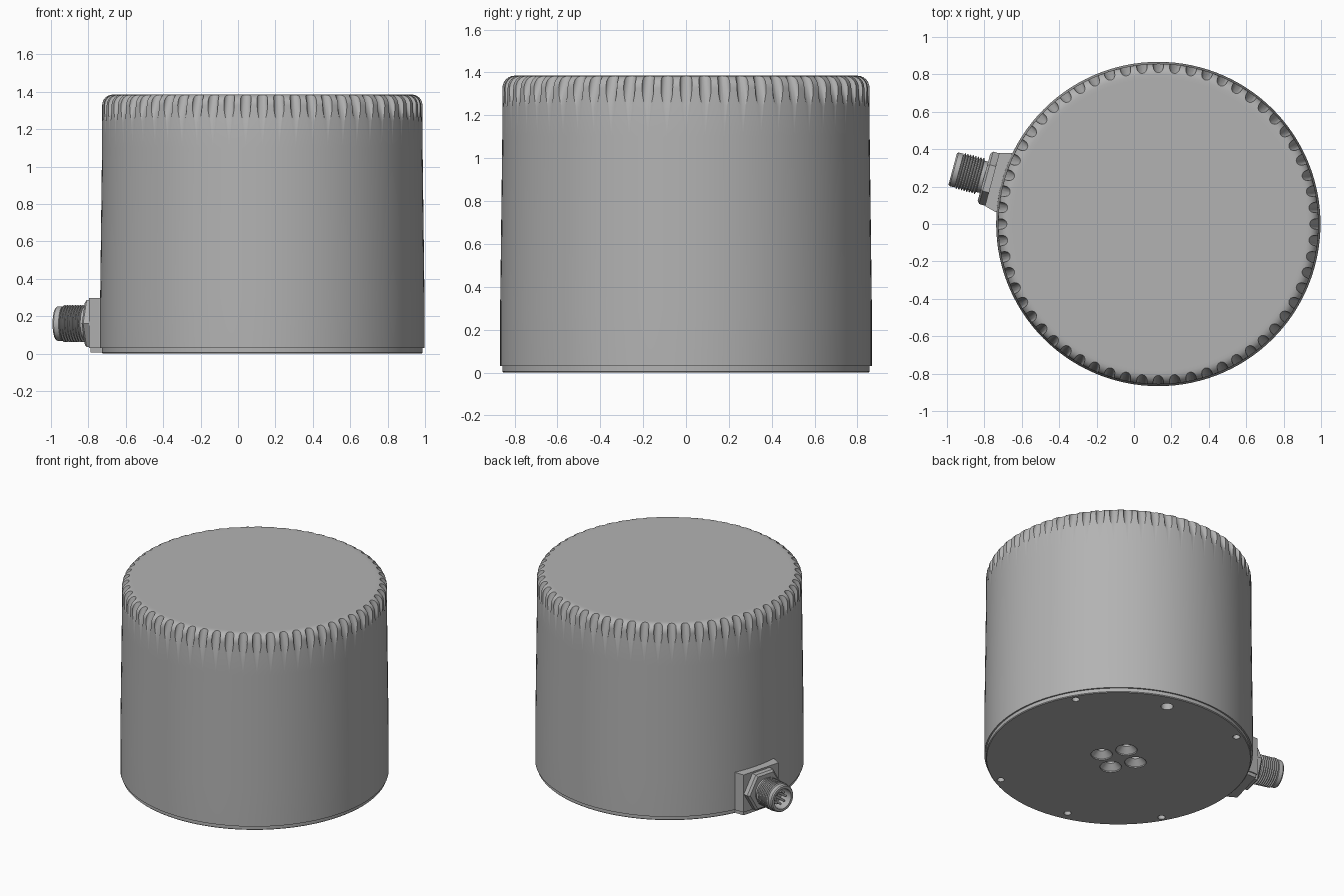
import bpy
import bmesh
from math import radians, sin, cos, pi
from mathutils import Matrix, Vector

if "Cube" in bpy.data.objects:
    bpy.data.objects.remove(bpy.data.objects["Cube"])

GRAY = (0.45, 0.45, 0.45, 1.0)
metal = bpy.data.materials.new("gray metal")
metal.use_nodes = True
metal.diffuse_color = GRAY
metal.node_tree.nodes["Principled BSDF"].inputs["Base Color"].default_value = GRAY


def shift(x, y, z):
    return Matrix.Translation(Vector((x, y, z)))


def turn(degrees, axis="Z"):
    return Matrix.Rotation(radians(degrees), 4, axis)


def finish(name, bm):
    bmesh.ops.recalc_face_normals(bm, faces=bm.faces)
    mesh = bpy.data.meshes.new(name)
    bm.to_mesh(mesh)
    bm.free()
    mesh.materials.append(metal)
    obj = bpy.data.objects.new(name, mesh)
    bpy.context.collection.objects.link(obj)
    return obj


def lathe(name, profile, sides, places):
    """Spin (radius, height) points around z, once per placement; cap both ends."""
    bm = bmesh.new()
    for place in places:
        rings = []
        for r, z in profile:
            angles = [2 * pi * i / sides for i in range(sides)]
            rings.append([bm.verts.new(place @ Vector((r * cos(a), r * sin(a), z))) for a in angles])
        for low, high in zip(rings, rings[1:]):
            for i in range(sides):
                j = (i + 1) % sides
                bm.faces.new((low[i], low[j], high[j], high[i]))
        bm.faces.new(rings[0][::-1])
        bm.faces.new(rings[-1])
    return finish(name, bm)


def extrude(name, outline, bottom, top, place):
    bm = bmesh.new()
    face = bm.faces.new([bm.verts.new(place @ Vector((x, y, bottom))) for x, y in outline])
    grown = bmesh.ops.extrude_face_region(bm, geom=[face])["geom"]
    verts = [g for g in grown if isinstance(g, bmesh.types.BMVert)]
    bmesh.ops.translate(bm, verts=verts, vec=(0, 0, top - bottom))
    return finish(name, bm)


def select(obj):
    bpy.ops.object.select_all(action="DESELECT")
    obj.select_set(True)
    bpy.context.view_layer.objects.active = obj


def cut(obj, *cutters):
    select(obj)
    for cutter in cutters:
        cutter.hide_render = True
        mod = obj.modifiers.new("cut", "BOOLEAN")
        mod.operation = "DIFFERENCE"
        mod.solver = "EXACT"
        mod.object = cutter
        bpy.ops.object.modifier_apply(modifier=mod.name)


center = shift(0.13, 0, 0)
frame = center @ turn(165)          # local x points out along the connector
plug = frame @ shift(0, 0, 0.16) @ turn(90, "Y")

# Housing with rounded top edge
fillet = [(0.8 + 0.057 * cos(a), 1.328 + 0.057 * sin(a))
          for a in [pi / 2 * i / 6 for i in range(7)]]
housing = lathe("housing", [(0.867, 0.03), (0.867, 0.3), (0.857, 1.1)] + fillet + [(0.78, 1.385)],
                120, [center])

# Grip flutes around the top edge
flutes = lathe("flute_cutter", [(0.028, -0.3), (0.028, 0.1)], 16,
               [center @ turn(6 * i) @ shift(0.84, 0, 1.38) @ turn(-18, "Y") for i in range(60)])
cut(housing, flutes)

# Base plate
plate = lathe("base_plate", [(0.852, 0), (0.857, 0.005), (0.857, 0.03)], 120, [center])

# Holes in the underside: rim screws, locating pins, central countersinks
rim_holes = lathe("rim_hole_cutter", [(0.024, -0.05), (0.024, 0.06)], 20,
                  [frame @ turn(45 + 90 * i) @ shift(0.81, 0, 0) for i in range(4)]
                  + [frame @ turn(90) @ shift(0.78, 0, 0)])
pin_hole = lathe("pin_hole_cutter", [(0.04, -0.05), (0.04, 0.06)], 24,
                 [frame @ turn(-90) @ shift(0.74, 0, 0)])
countersinks = lathe("countersink_cutter",
                     [(0.07, -0.05), (0.07, 0.008), (0.032, 0.045), (0.032, 0.1)], 32,
                     [frame @ turn(90 * i) @ shift(0.12, 0, 0) for i in range(4)])
for part in (plate, housing):
    cut(part, rim_holes, pin_hole, countersinks)
for cutter in (flutes, rim_holes, pin_hole, countersinks):
    bpy.data.objects.remove(cutter)

# Flat boss that carries the connector
half = [(0.8, 0.163), (0.86, 0.163), (0.92, 0.147)]
outline = half + [(x, -y) for x, y in reversed(half)]
boss = extrude("connector_boss", outline, 0.03, 0.297, frame)
foot = extrude("boss_foot", [(x - 0.008, y * 0.96) for x, y in outline], 0.005, 0.03, frame)

# Hex nut with chamfered outer edge
nut = lathe("hex_nut", [(0.145, 0.915), (0.145, 0.953), (0.13, 0.965)], 6, [plug @ turn(90)])

# Threaded connector with open socket
threads = []
for i in range(8):
    start = 0.985 + 0.0145 * i
    threads += [(0.087, start), (0.099, start + 0.005), (0.099, start + 0.008)]
shell = lathe("threaded_connector",
              [(0.085, 0.95)] + threads
              + [(0.087, 1.1), (0.093, 1.103), (0.093, 1.13), (0.087, 1.138),
                 (0.07, 1.138), (0.068, 1.05)],
              40, [plug])

# Contact pins in the socket
pins = lathe("contact_pins", [(0.008, 1.04), (0.008, 1.115), (0.004, 1.12)], 10,
             [plug @ turn(45 * i) @ shift(0.042, 0, 0) for i in range(8)])

for part in (housing, plate, shell, pins):
    select(part)
    bpy.ops.object.shade_smooth_by_angle(angle=radians(30))
bpy.ops.object.select_all(action="DESELECT")
